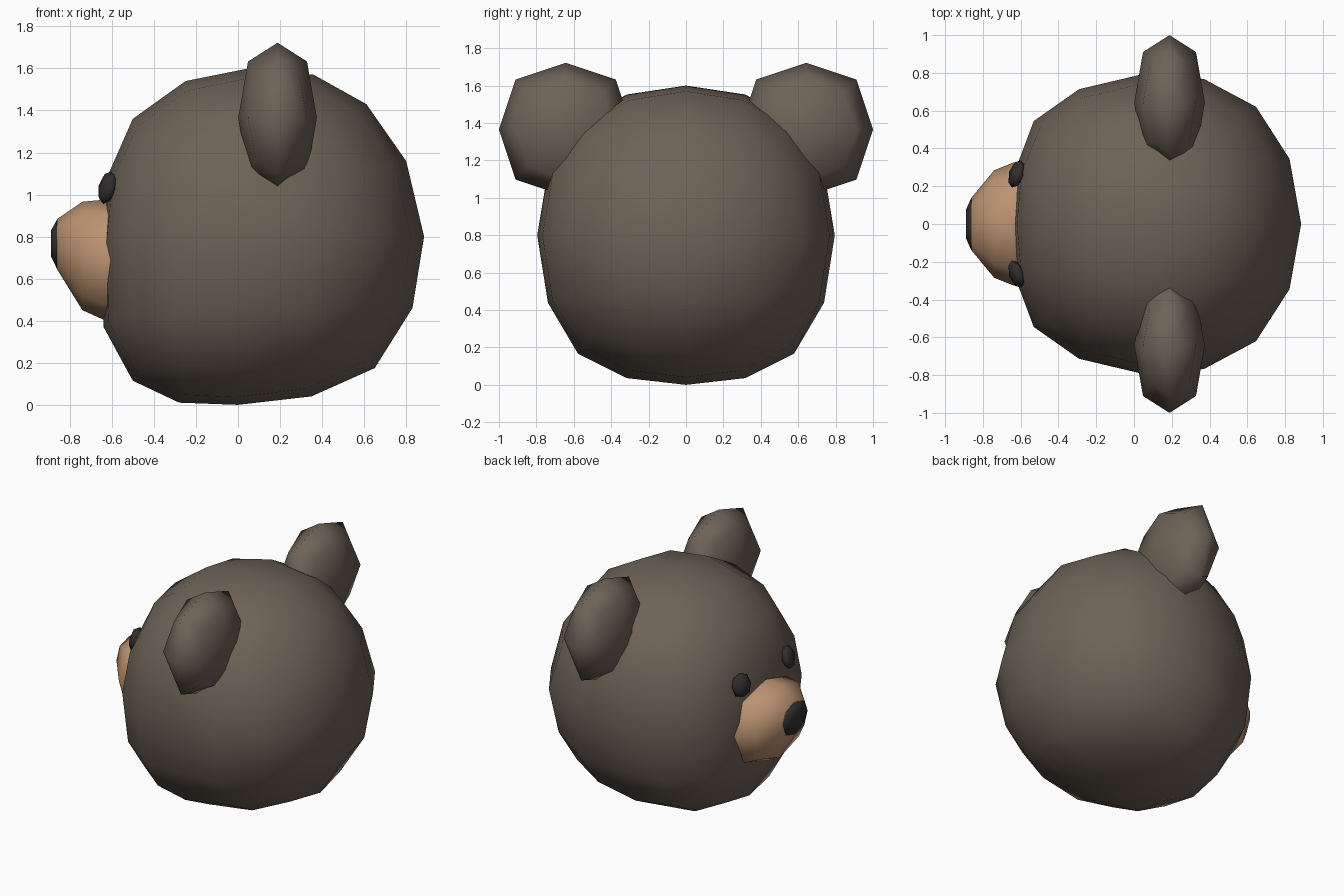
import bpy, bmesh, math
from mathutils import Euler, Vector

if "Cube" in bpy.data.objects:
    bpy.data.objects.remove(bpy.data.objects["Cube"])


def material(name, rgb):
    m = bpy.data.materials.new(name)
    m.diffuse_color = (*rgb, 1)
    m.use_nodes = True
    m.node_tree.nodes["Principled BSDF"].inputs["Base Color"].default_value = m.diffuse_color
    return m


BROWN = material("dark_brown_fur", (0.155, 0.122, 0.094))
TAN = material("tan_fur", (0.50, 0.29, 0.165))
BLACK = material("soft_black", (0.032, 0.027, 0.028))


def add_object(name, bm, mat):
    bmesh.ops.recalc_face_normals(bm, faces=bm.faces)
    for f in bm.faces:
        f.smooth = True
    me = bpy.data.meshes.new(name)
    bm.to_mesh(me)
    bm.free()
    me.materials.append(mat)
    ob = bpy.data.objects.new(name, me)
    bpy.context.collection.objects.link(ob)
    return ob


def quad_ball(levels):
    """Unit ball made from a subdivided cube, as a bmesh."""
    bpy.ops.mesh.primitive_cube_add(size=2)
    cube = bpy.context.object
    sub = cube.modifiers.new("round", 'SUBSURF')
    sub.levels = sub.render_levels = levels
    sub.use_limit_surface = False
    ev = cube.evaluated_get(bpy.context.evaluated_depsgraph_get())
    bm = bmesh.new()
    me = bpy.data.meshes.new_from_object(ev)
    bm.from_mesh(me)
    bpy.data.meshes.remove(me)
    bpy.data.objects.remove(cube)
    r = max(v.co.x for v in bm.verts)
    for v in bm.verts:
        v.co /= r
    return bm


def ellipsoid(name, centre, radii, mat, tilt=(0, 0, 0)):
    bm = quad_ball(1)
    rot = Euler(tilt).to_matrix()
    for v in bm.verts:
        v.co = rot @ Vector(a * b for a, b in zip(v.co, radii)) + Vector(centre)
    return add_object(name, bm, mat)


def loft(name, rings, mat, sides=8):
    """Closed skin through rings given as (x, centre z, half y, half z)."""
    bm = bmesh.new()
    loops = []
    for x, zc, hy, hz in rings:
        loop = []
        for i in range(sides):
            a = 2 * math.pi * i / sides
            k = 1.05 if i % 2 else 1.0
            loop.append(bm.verts.new((x, hy * k * math.cos(a), zc + hz * k * math.sin(a))))
        loops.append(loop)
    for a, b in zip(loops, loops[1:]):
        for i in range(sides):
            j = (i + 1) % sides
            bm.faces.new((a[i], a[j], b[j], b[i]))
    bm.faces.new(loops[0])
    bm.faces.new(loops[-1])
    return add_object(name, bm, mat)


# Head: a ball warped so its x-z mid section follows this outline
OUTLINE = [(.885, .80), (.80, 1.16), (.61, 1.43), (.36, 1.57),
           (.05, 1.60), (-.25, 1.54), (-.50, 1.36), (-.62, 1.09),
           (-.645, .77), (-.64, .37), (-.50, .115), (-.28, .01),
           (0, 0), (.35, .04), (.65, .175), (.83, .46)]
CX, CZ = 0.12, 0.80
KNOTS = [(0, 1), (23.2, 1.015), (45, 1.035), (66.8, 1.015), (90, 1)]

head = quad_ball(2)
for v in head.verts:
    bx, by, bz = v.co
    rho = math.hypot(bx, bz)
    ang = math.degrees(math.atan2(bz, bx)) % 360
    quarter = int(ang // 90) % 4
    rest = ang % 90
    i = max(k for k in range(4) if KNOTS[k][0] <= rest + 1e-6)
    (a0, r0), (a1, r1) = KNOTS[i], KNOTS[i + 1]
    t = (rest - a0) / (a1 - a0)
    p = Vector(OUTLINE[quarter * 4 + i])
    q = Vector(OUTLINE[(quarter * 4 + i + 1) % 16])
    s = p.lerp(q, t)
    rel = rho / (r0 + (r1 - r0) * t)
    dx, dz = (s.x - CX) * rel, (s.y - CZ) * rel
    y = by * 0.795
    # flatter face, fuller lower cheeks, wider back of the head
    if dx < 0:
        dx *= 1 + 0.3 * y * y
    dz *= 1 + (0.15 if dz < 0 else 0.05) * by * by
    x = CX + dx - 0.1 * y * y
    v.co = (x, y * (1 + 0.11 * (x - 0.05)), CZ + dz)
add_object("head", head, BROWN)

# Muzzle and nose tip
loft("muzzle", [(-.50, .685, .34, .295), (-.64, .69, .325, .285),
                (-.74, .708, .285, .258), (-.86, .764, .14, .12)], TAN)
loft("nose", [(-.855, .764, .138, .115), (-.862, .764, .138, .115),
              (-.89, .768, .075, .06)], BLACK)

# Ears and eyes on both sides
for side, s in (("left", -1), ("right", 1)):
    ellipsoid(side + "_ear", (.188, s * .643, 1.365), (.187, .357, .357), BROWN)
    ellipsoid(side + "_eye", (-.622, s * .265, 1.033), (.036, .076, .08), BLACK,
              (0, math.radians(14), math.radians(-18 * s)))
